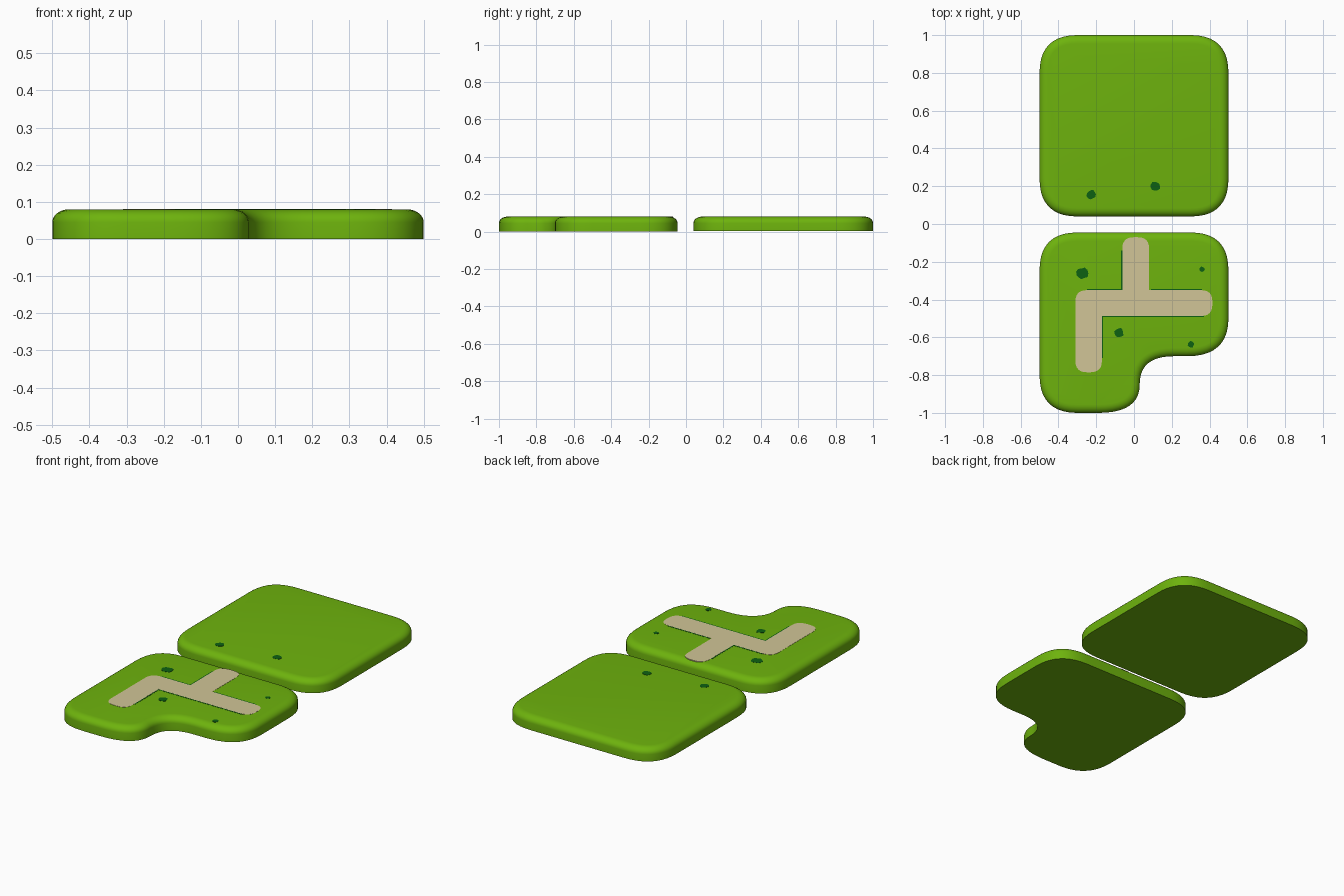
import bpy, bmesh, math, random
from mathutils import Vector

if "Cube" in bpy.data.objects:
    bpy.data.objects.remove(bpy.data.objects["Cube"])

random.seed(4)


def material(name, rgb):
    m = bpy.data.materials.new(name)
    m.diffuse_color = (*rgb, 1)
    m.use_nodes = True
    m.node_tree.nodes["Principled BSDF"].inputs["Base Color"].default_value = m.diffuse_color
    return m


GRASS = material("grass green", (0.155, 0.45, 0.004))
SAND = material("path sand", (0.64, 0.56, 0.31))
DARK = material("dark green", (0.004, 0.12, 0.006))


def rounded(corners, steps=10):
    """Outline (counter-clockwise) from corners (x, y, cut towards previous, cut towards next)."""
    pts = []
    n = len(corners)
    for i, (x, y, a, b) in enumerate(corners):
        c = Vector((x, y))
        if a == 0:
            pts.append(c)
            continue
        p = c + (Vector(corners[i - 1][:2]) - c).normalized() * a
        q = c + (Vector(corners[(i + 1) % n][:2]) - c).normalized() * b
        for k in range(steps + 1):
            t = k / steps
            pts.append(p * (1 - t) ** 2 + c * 2 * t * (1 - t) + q * t * t)
    return pts


def loft(name, outline, profile, mat):
    """Stack inset copies of an outline; profile holds (inset, z)."""
    bm = bmesh.new()
    n = len(outline)
    normals = []
    for i in range(n):
        d = ((outline[i] - outline[i - 1]).normalized()
             + (outline[(i + 1) % n] - outline[i]).normalized()).normalized()
        normals.append(Vector((-d.y, d.x)))
    rings = [[bm.verts.new((*(p + m * inset), z)) for p, m in zip(outline, normals)]
             for inset, z in profile]
    bm.faces.new(rings[0][::-1])
    bm.faces.new(rings[-1])
    for lo, hi in zip(rings, rings[1:]):
        for i in range(n):
            j = (i + 1) % n
            bm.faces.new((lo[i], lo[j], hi[j], hi[i]))
    for f in bm.faces:
        f.smooth = True
    me = bpy.data.meshes.new(name)
    bm.to_mesh(me)
    bm.free()
    me.set_sharp_from_angle(angle=math.radians(40))
    me.materials.append(mat)
    ob = bpy.data.objects.new(name, me)
    bpy.context.collection.objects.link(ob)
    return ob


TOP = 0.08


def slab_profile(base, inset=0.045, drop=0.035, steps=6):
    prof = [(0, base)]
    for k in range(steps + 1):
        a = math.pi / 2 * k / steps
        prof.append((inset * (1 - math.cos(a)), TOP - drop + drop * math.sin(a)))
    return prof


# Grass slabs: plain one at the back, notched one in front
C = 0.2
loft("back_grass_slab", rounded([(-0.5, 0.04, C, C), (0.5, 0.04, C, C),
                                 (0.5, 1, C, C), (-0.5, 1, C, C)]),
     slab_profile(0.004), GRASS)
loft("front_grass_slab", rounded([(-0.5, -1, C, C), (0.03, -1, 0.22, 0.149),
                                  (0.03, -0.7, 0.149, 0.18), (0.5, -0.7, 0.22, C),
                                  (0.5, -0.045, C, C), (-0.5, -0.045, C, C)]),
     slab_profile(0), GRASS)

# Branching path with rounded ends
R = 0.06
path = [(-0.31, -0.785, R, R), (-0.17, -0.785, R, R), (-0.17, -0.487, 0, 0),
        (0.415, -0.487, R, R), (0.415, -0.35, R, R), (0.08, -0.35, 0, 0),
        (0.08, -0.07, R, R), (-0.062, -0.07, R, R), (-0.062, -0.35, 0, 0),
        (-0.31, -0.35, R, R)]
loft("path", rounded(path, 6), [(0, TOP - 0.004), (0, TOP + 0.001)], SAND)

# Thin dark grass lines along the path edges
W = 0.006
for i, (x0, y0, x1, y1) in enumerate([
        (-0.062 - W, -0.35, -0.062, -0.14), (-0.25, -0.35, -0.062, -0.35 + W),
        (0.09, -0.35, 0.36, -0.35 + W), (-0.17, -0.487 - W, 0.37, -0.487),
        (-0.17, -0.71, -0.17 + W, -0.487)]):
    loft(f"path_edge_line_{i + 1}",
         rounded([(x0, y0, 0, 0), (x1, y0, 0, 0), (x1, y1, 0, 0), (x0, y1, 0, 0)]),
         [(0, TOP - 0.003), (0, TOP + 0.0008)], DARK)

# Irregular dark grass patches
for i, (x, y, r) in enumerate([(-0.225, 0.157, 0.026), (0.115, 0.2, 0.026),
                               (-0.275, -0.262, 0.032), (0.36, -0.24, 0.014),
                               (-0.08, -0.575, 0.026), (0.302, -0.637, 0.018)]):
    blob = []
    for k in range(11):
        a = math.tau * k / 11
        s = r * random.uniform(0.8, 1.12)
        blob.append(Vector((x + s * math.cos(a), y + s * math.sin(a))))
    loft(f"grass_patch_{i + 1}", blob, [(0, TOP - 0.003), (0, TOP + 0.001)], DARK)
